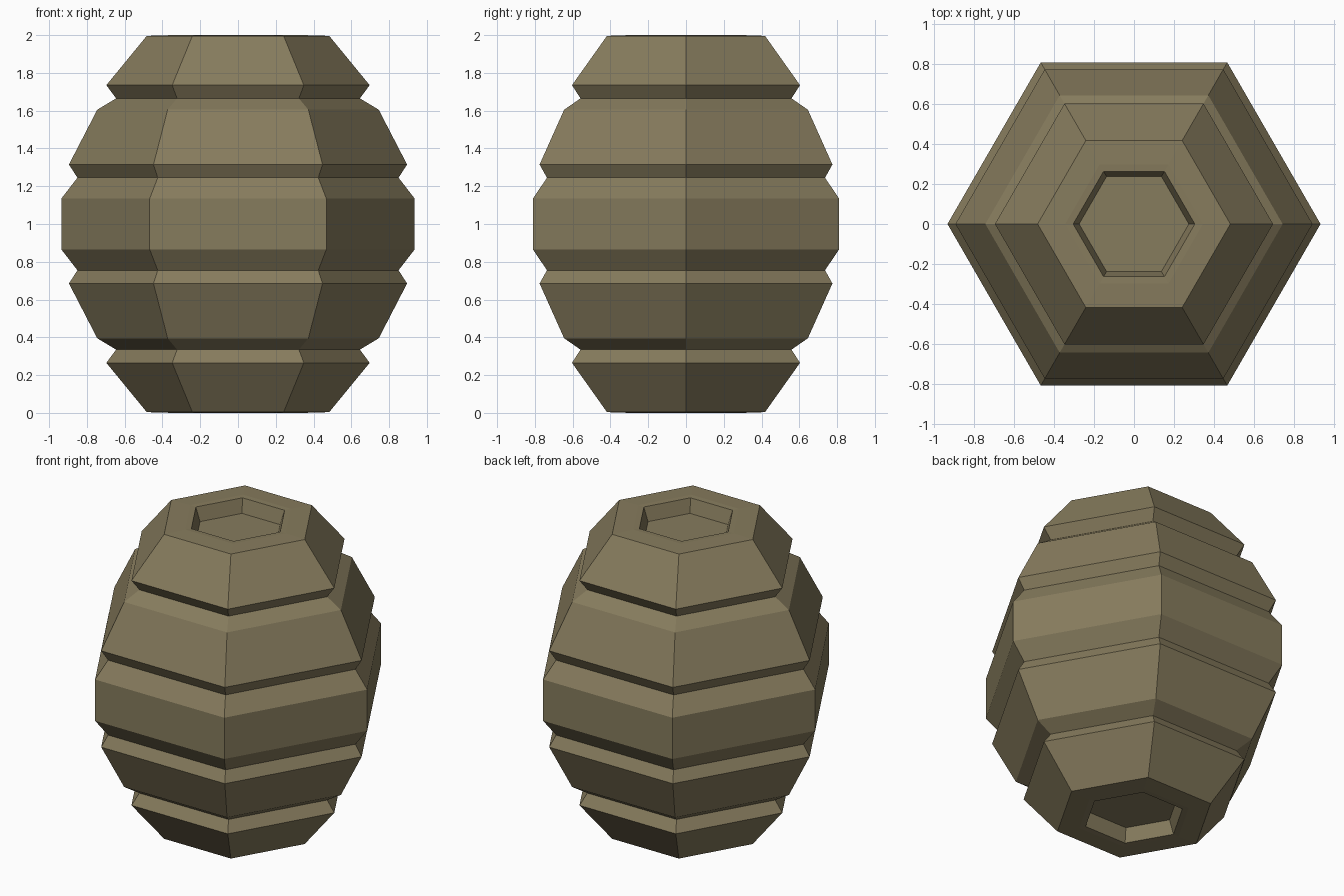
import bpy, bmesh, math

if "Cube" in bpy.data.objects:
    bpy.data.objects.remove(bpy.data.objects["Cube"])

SIDES = 6
# Upper half profile: (corner radius, height above the middle)
half = [(0.935, 0.135), (0.85, 0.245), (0.895, 0.315), (0.745, 0.605),
        (0.645, 0.665), (0.697, 0.735), (0.483, 0.996), (0.345, 1.0),
        (0.305, 0.998), (0.275, 0.91)]
# Mirror the half to get the full barrel, floor of lower recess to floor of upper
profile = [(r, 1 - h) for r, h in reversed(half)] + [(r, 1 + h) for r, h in half]

# Banded six-sided barrel with a recess in each end
bm = bmesh.new()
rings = []
for r, z in profile:
    rings.append([bm.verts.new((r * math.cos(math.tau * i / SIDES),
                                r * math.sin(math.tau * i / SIDES), z))
                  for i in range(SIDES)])
for a, b in zip(rings, rings[1:]):
    for i in range(SIDES):
        j = (i + 1) % SIDES
        bm.faces.new((a[i], a[j], b[j], b[i]))
# Recess floors
bm.faces.new(rings[0][::-1])
bm.faces.new(rings[-1])
bmesh.ops.recalc_face_normals(bm, faces=bm.faces)

mesh = bpy.data.meshes.new("barrel")
bm.to_mesh(mesh)
bm.free()
barrel = bpy.data.objects.new("barrel", mesh)
bpy.context.collection.objects.link(barrel)

# Dull brown finish
mat = bpy.data.materials.new("dull_brown")
mat.diffuse_color = (0.24, 0.20, 0.11, 1)
mat.use_nodes = True
mat.node_tree.nodes["Principled BSDF"].inputs["Base Color"].default_value = mat.diffuse_color
mesh.materials.append(mat)
